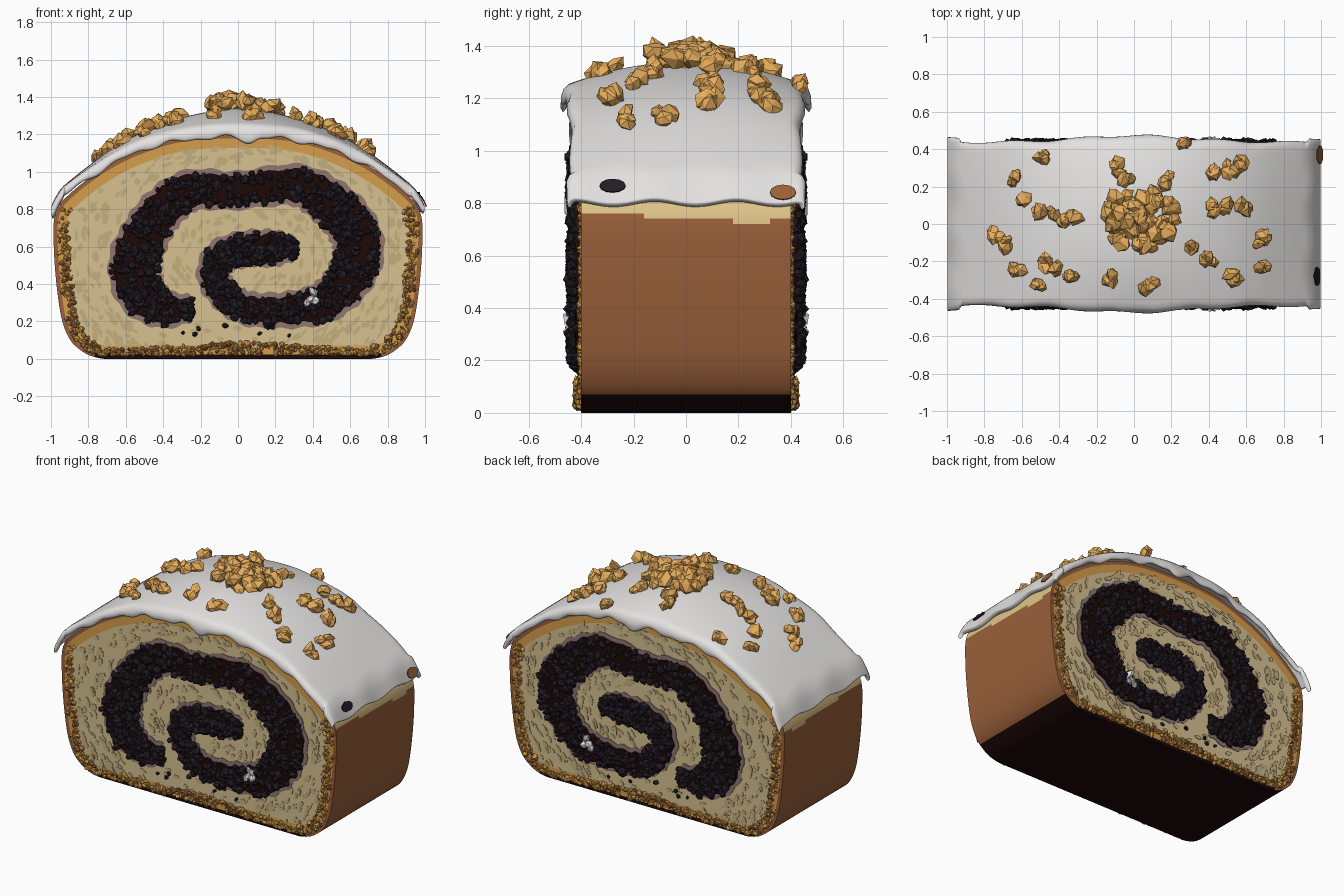
import bpy, bmesh, math, random
from mathutils import Vector, Matrix, Euler

random.seed(4)
rnd = random.uniform
if "Cube" in bpy.data.objects:
    bpy.data.objects.remove(bpy.data.objects["Cube"], do_unlink=True)


def material(name, rgb):
    m = bpy.data.materials.new(name)
    m.use_nodes = True
    lin = [(c / 255) ** 2.2 for c in rgb] + [1]
    m.diffuse_color = lin
    bsdf = m.node_tree.nodes["Principled BSDF"]
    bsdf.inputs["Base Color"].default_value = lin
    bsdf.inputs["Roughness"].default_value = 0.8
    return m


CRUST = material("crust brown", (152, 96, 60))
BASE = material("burnt base", (34, 17, 15))
CRUMB = material("crumb cream", (214, 192, 143))
PORE = material("pore tan", (196, 173, 126))
GOLD = material("toasted gold", (212, 156, 76))
STAIN = material("filling stain", (142, 117, 113))
BERRY = material("dark filling", (40, 33, 40))
ICING = material("white icing", (227, 225, 223))
NUT = material("nut gold", (229, 171, 92))
PALE = material("pale crust", (224, 196, 136))


def make(name, verts, faces, mats, ids=None, mirror=False, smooth=None):
    me = bpy.data.meshes.new(name)
    me.from_pydata([tuple(v) for v in verts], [], faces)
    for m in mats:
        me.materials.append(m)
    if ids:
        me.polygons.foreach_set("material_index", ids)
    bm = bmesh.new()
    bm.from_mesh(me)
    bmesh.ops.recalc_face_normals(bm, faces=bm.faces)
    bm.to_mesh(me)
    bm.free()
    ob = bpy.data.objects.new(name, me)
    bpy.context.collection.objects.link(ob)
    if mirror:
        mod = ob.modifiers.new("both_ends", "MIRROR")
        mod.use_axis = (False, True, False)
        mod.use_mirror_merge = False
    if smooth:
        shade(ob, smooth)
    return ob


def shade(ob, angle):
    bpy.ops.object.select_all(action="DESELECT")
    ob.select_set(True)
    bpy.context.view_layer.objects.active = ob
    bpy.ops.object.shade_smooth_by_angle(angle=math.radians(angle))


def spline(pts, steps, closed=False):
    pts = [Vector(p) for p in pts]
    n, out = len(pts), []
    get = (lambda i: pts[i % n]) if closed else (lambda i: pts[max(0, min(n - 1, i))])
    for i in range(n if closed else n - 1):
        a, b, c, d = (get(i + k) for k in (-1, 0, 1, 2))
        for s in range(steps):
            t = s / steps
            out.append(0.5 * (2 * b + (c - a) * t + (2 * a - 5 * b + 4 * c - d) * t * t
                              + (3 * b - a - 3 * c + d) * t ** 3))
    return out if closed else out + [pts[-1]]


# Angular lumps gathered in one mesh
tmp = bmesh.new()
bmesh.ops.create_icosphere(tmp, subdivisions=1, radius=1)
LUMP_V = [v.co.copy() for v in tmp.verts]
LUMP_F = [[v.index for v in f.verts] for f in tmp.faces]
tmp.free()


def lumps(name, items, mats, jitter, mirror):
    verts, faces, ids = [], [], []
    for pos, size, idx in items:
        rot = Euler((rnd(0, 6), rnd(0, 6), rnd(0, 6))).to_matrix()
        base = len(verts)
        scale = Matrix.Diagonal((rnd(.75, 1.25), rnd(.75, 1.2), rnd(.75, 1.1)))
        verts += [Vector(pos) + rot @ scale @ v * size * rnd(1 - jitter, 1 + jitter) for v in LUMP_V]
        faces += [[base + i for i in f] for f in LUMP_F]
        ids += [idx] * len(LUMP_F)
    return make(name, verts, faces, mats, ids, mirror)


# Loaf: rounded outline swept along y, end faces inset into crust, toast and crumb
half = [(.4, 0), (.72, 0), (.86, .06), (.93, .17), (.965, .35), (.985, .6), (.975, .78),
        (.89, .89), (.7, 1.03), (.5, 1.125), (.28, 1.185)]
outline = half + [(0, 1.2)] + [(-x, z) for x, z in reversed(half)]
outline = [Vector((p.x, max(p.y, 0))) for p in spline(outline, 8, True)]
HALF_Y, ROWS, N = .4, 40, len(outline)
bm = bmesh.new()
rings = [[bm.verts.new((p.x, HALF_Y * (2 * r / ROWS - 1), p.y)) for p in outline]
         for r in range(ROWS + 1)]
for a, b in zip(rings, rings[1:]):
    for i in range(N):
        f = bm.faces.new((a[i], a[(i + 1) % N], b[(i + 1) % N], b[i]))
        c = f.calc_center_median()
        if c.z < .07:
            f.material_index = 1
        elif c.z > .745 - .05 * c.y + .01 * math.sin(20 * c.y):
            f.material_index = 4
caps = [bm.faces.new(rings[0]), bm.faces.new(rings[-1])]
bmesh.ops.recalc_face_normals(bm, faces=bm.faces)
for cap in caps:
    for width, idx in ((.022, 0), (.05, 2)):
        for f in bmesh.ops.inset_individual(bm, faces=[cap], thickness=width)["faces"]:
            if f != cap:
                f.material_index = 1 if f.calc_center_median().z < .02 else idx
    cap.material_index = 3
me = bpy.data.meshes.new("loaf")
bm.to_mesh(me)
bm.free()
for m in (CRUST, BASE, GOLD, CRUMB, PALE):
    me.materials.append(m)
loaf = bpy.data.objects.new("loaf", me)
bpy.context.collection.objects.link(loaf)
shade(loaf, 35)

# Filling swirl: centre line with width, from the outer tail to the middle
swirl = spline([(-.25, .27, .1), (-.4, .27, .17), (-.52, .36, .23), (-.55, .52, .24), (-.49, .67, .22),
                (-.4, .8, .2), (-.25, .9, .18), (0, .9, .16), (.3, .93, .18), (.47, .85, .21),
                (.6, .72, .23), (.645, .57, .23), (.58, .41, .21), (.45, .3, .18), (.25, .26, .15),
                (.05, .27, .14), (-.07, .34, .13), (-.13, .45, .14), (-.08, .55, .15),
                (.06, .59, .15), (.2, .59, .15), (.31, .59, .08)], 7)


def across(i):
    a, b = swirl[max(i - 1, 0)], swirl[min(i + 1, len(swirl) - 1)]
    return Vector((a.y - b.y, b.x - a.x)).normalized()


def ribbon(name, grow, depth, mat):
    verts, faces = [], []
    for i, p in enumerate(swirl):
        s = across(i) * (p.z / 2 + grow + .008 * math.sin(i * 1.7))
        for sign, y in ((-1, -.39), (1, -.39), (1, -depth), (-1, -depth)):
            verts.append((p.x + sign * s.x, y, p.y + sign * s.y))
    last = 4 * (len(swirl) - 1)
    for k in range(0, last, 4):
        faces += [(k + j, k + (j + 1) % 4, k + 4 + (j + 1) % 4, k + 4 + j) for j in range(4)]
    faces += [(0, 1, 2, 3), tuple(last + j for j in range(4))]
    return make(name, verts, faces, [mat], mirror=True)


ribbon("filling_stain", .024, .404, STAIN)
ribbon("filling_bed", -.005, .423, BASE)

# Seeds heaped over the swirl, plus a few strays below it
seeds = []
for _ in range(850):
    i = random.randrange(len(swirl))
    p, s = swirl[i], across(i) * rnd(-.52, .52)
    seeds.append(((p.x + s.x * p.z, -rnd(.415, .438), p.y + s.y * p.z), rnd(.016, .029), 0))
seeds += [((rnd(-.35, .3), -.405, rnd(.12, .2)), rnd(.01, .018), 0) for _ in range(9)]
lumps("filling_seeds", seeds, [BERRY], .18, True)
lumps("icing_fleck", [((.39 + dx, -.443, .32 + dz), .026, 0)
                      for dx, dz in ((.01, .035), (0, 0), (-.02, -.02), (.025, -.01))], [ICING], .3, True)

# Crumb pores: thin flat ovals curving around the middle
centre = Vector((0, .56))
verts, faces = [], []
while len(faces) < 330:
    c = centre + (random.choice(outline) - centre) * math.sqrt(rnd(.01, .8))
    if any((c - p.xy).length < p.z / 2 + .045 for p in swirl):
        continue
    d = (c - centre).orthogonal().normalized()
    d.rotate(Matrix.Rotation(rnd(-.5, .5), 2))
    long, short, base = rnd(.014, .036), rnd(.007, .016), len(verts)
    for k in range(7):
        a = k * math.tau / 7
        q = c + d * long * math.cos(a) * rnd(.8, 1.2) + d.orthogonal() * short * math.sin(a)
        verts.append((q.x, -.403, q.y))
    faces.append(tuple(range(base + 6, base - 1, -1)))
pores = make("crumb_pores", verts, faces, [PORE], mirror=True)
pores.modifiers.new("thickness", "SOLIDIFY").thickness = .003

# Toasted crumbs along the crust edge, spread evenly by length
lengths = [(outline[(i + 1) % N] - outline[i]).length for i in range(N)]
toast = []
for i in random.choices(range(N), lengths, k=1100):
    p = outline[i].lerp(outline[(i + 1) % N], rnd(0, 1))
    if p.y < .82:
        q = p + (centre - p).normalized() * rnd(.025, .085)
        low = p.y < .1
        toast.append(((q.x, -rnd(.395, .418 if low else .403), max(q.y, .025)),
                      rnd(.009, .018), int(rnd(0, 1.4))))
lumps("toasted_crumbs", toast, [GOLD, CRUST], .25, True)

# Icing: domed sheet with a wavy dripping lip
right = [(0, 1.25), (.25, 1.235), (.48, 1.18), (.67, 1.095), (.87, .965), (.95, .895), (1, .805)]
arch = spline([(-x, z) for x, z in reversed(right[1:])] + right, 7)


def icing_z(x, y, edge=None):
    if edge is None:
        edge = min(arch, key=lambda p: abs(p.x - x)).y
    return edge + .09 * (1 - abs(x)) * (1 - min(1, abs(y) / .46) ** 2)


verts, faces, COLS = [], [], 20
for p in arch:
    x = p.x
    rim = .433 + .036 * math.exp(-(x / .4) ** 2) + .006 * math.sin(17 * x) + .02 * (abs(x) > .93)
    drip = .07 + .012 * math.sin(23 * x) + .01 * math.sin(41 * x + 1) + .04 * math.exp(-((x - .06) / .03) ** 2)
    drip *= 1 - .3 * abs(x)
    for k in range(-1, COLS + 2):
        t = max(-1, min(1, 2 * k / COLS - 1))
        lip = k in (-1, COLS + 1)
        wave = .012 * math.sin(9 * t + 4 * x) * max(0, abs(x) - .9) * 10
        verts.append((x, t * (rim + .012 * lip), icing_z(x, t * rim, p.y) - drip * lip + wave))
W = COLS + 3
for r in range(len(arch) - 1):
    faces += [(r * W + k, (r + 1) * W + k, (r + 1) * W + k + 1, r * W + k + 1) for k in range(W - 1)]
icing = make("icing", verts, faces, [ICING], smooth=80)
if icing.data.polygons[len(faces) // 2].normal.z < 0:
    icing.data.flip_normals()
mod = icing.modifiers.new("thickness", "SOLIDIFY")
mod.thickness, mod.offset = .03, -1
icing.modifiers.new("rounding", "SUBSURF").levels = 1
icing.modifiers["rounding"].render_levels = 1

# Gaps in the icing on one side, as thin patches following its slope
for name, y, z, w, h, mat in (("dark_gap", -.28, .865, .05, .025, BERRY),
                              ("crust_gap", .37, .84, .05, .028, CRUST)):
    verts = []
    for k in range(12):
        a = k * math.tau / 12
        pz = z + h * math.sin(a)
        px = min((p for p in arch if p.x > .8), key=lambda p: abs(p.y - pz)).x
        verts.append((px + .009, y + w * math.cos(a), pz))
    patch = make(name, verts, [tuple(range(12))], [mat])
    patch.modifiers.new("thickness", "SOLIDIFY").thickness = .006

# Chopped nuts: scattered pieces and a heap on the crown
spots = [(-.64, .24), (-.6, .13), (-.52, .08), (-.45, .07), (-.37, .02), (-.33, .05), (-.74, -.06),
         (-.7, -.1), (-.62, -.25), (-.48, -.2), (-.42, -.25), (-.33, -.27), (-.51, -.33), (-.14, -.28),
         (.08, -.34), (.33, -.13), (.4, -.18), (.52, -.28), (.69, -.22), (.68, -.08), (.42, .09),
         (.5, .08), (.59, .08), (.44, .28), (.52, .3), (.58, .33), (.28, .42), (-.5, .37),
         (-.1, .3), (-.03, .24), (.18, .24)]
nuts = []
for x, y in spots:
    for _ in range(3):
        px, py = x + rnd(-.025, .025), y + rnd(-.025, .025)
        nuts.append(((px, py, icing_z(px, py) + rnd(.005, .03)), rnd(.033, .045), 0))
for _ in range(60):
    a, r = rnd(0, math.tau), .2 * math.sqrt(rnd(0, 1))
    px, py = .02 + r * math.cos(a), .03 + r * math.sin(a) * .85
    nuts.append(((px, py, icing_z(px, py) + rnd(.005, .05)), rnd(.042, .056), 0))
lumps("chopped_nuts", nuts, [NUT], .25, False)
